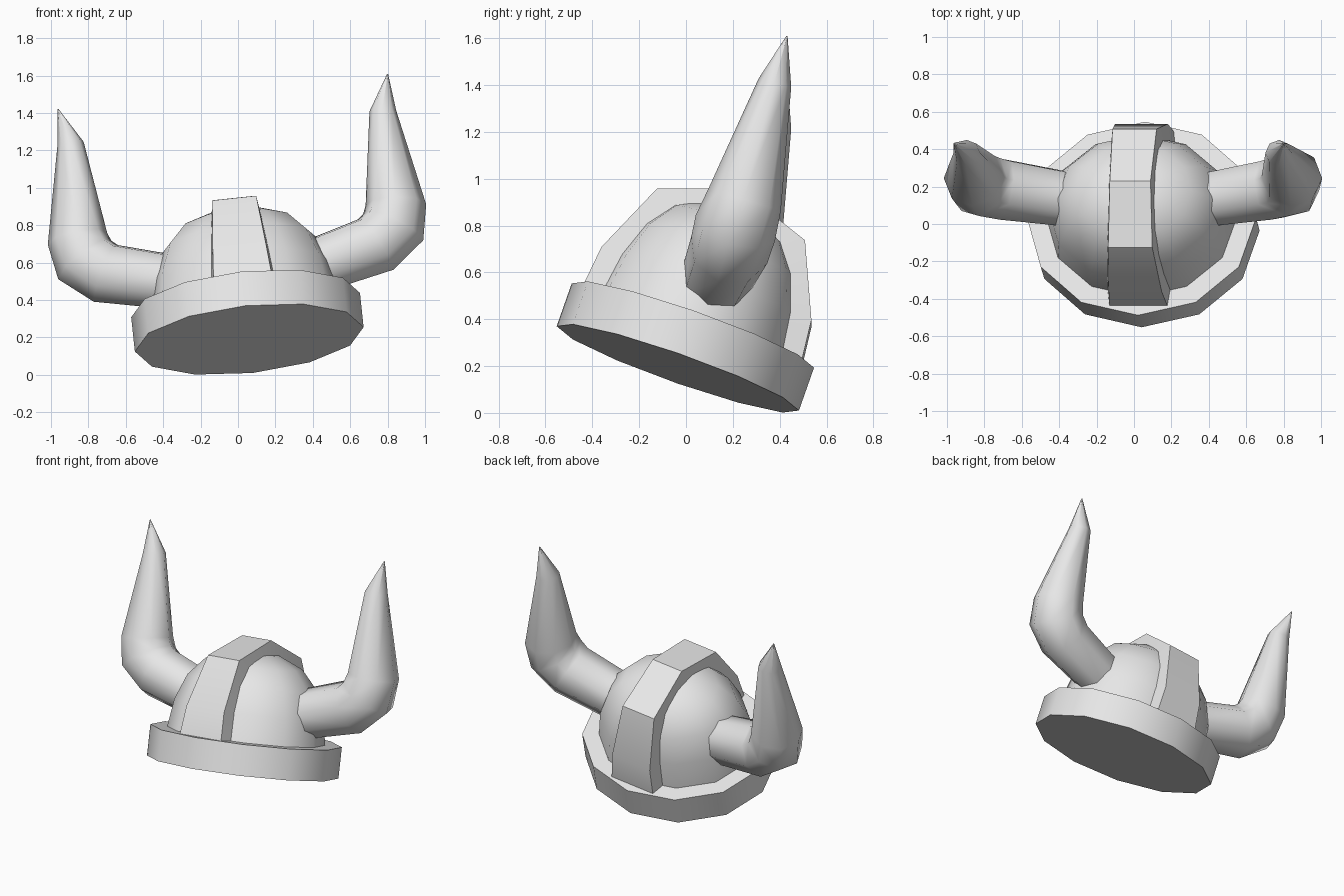
import bpy, bmesh, math
from mathutils import Vector, Matrix

if "Cube" in bpy.data.objects:
    bpy.data.objects.remove(bpy.data.objects["Cube"])

steel = bpy.data.materials.new("pale grey")
steel.diffuse_color = (0.8, 0.8, 0.8, 1)
steel.use_nodes = True
steel.node_tree.nodes["Principled BSDF"].inputs["Base Color"].default_value = steel.diffuse_color

# Tilted frame of the whole helmet
Z = Vector((-0.1, 0.33, 0.938)).normalized()
X = Vector((0.994, 0, 0.106))
X = (X - Z * X.dot(Z)).normalized()
Y = Z.cross(X)
TILT = Matrix((X, Y, Z)).transposed().to_4x4()
TILT.translation = (0.06, -0.035, 0.19)


def finish(name, bm, angle):
    bmesh.ops.recalc_face_normals(bm, faces=bm.faces)
    bm.transform(TILT)
    bmesh.ops.recalc_face_normals(bm, faces=bm.faces)
    me = bpy.data.meshes.new(name)
    bm.to_mesh(me)
    bm.free()
    me.materials.append(steel)
    ob = bpy.data.objects.new(name, me)
    bpy.context.collection.objects.link(ob)
    bpy.ops.object.select_all(action='DESELECT')
    ob.select_set(True)
    bpy.context.view_layer.objects.active = ob
    bpy.ops.object.shade_smooth_by_angle(angle=math.radians(angle))
    return ob


def loft(bm, rings):
    """Skin closed rings of equal size and cap both ends."""
    loops = [[bm.verts.new(p) for p in ring] for ring in rings]
    n = len(loops[0])
    for a, b in zip(loops, loops[1:]):
        for i in range(n):
            j = (i + 1) % n
            bm.faces.new((a[i], a[j], b[j], b[i]))
    bm.faces.new(loops[0])
    bm.faces.new(loops[-1])
    return loops


def oval(rx, ry, z, n=12):
    return [(rx * math.cos(math.tau * i / n), ry * math.sin(math.tau * i / n), z)
            for i in range(n)]


# Brim band
bm = bmesh.new()
loft(bm, [oval(0.615, 0.548, 0), oval(0.615, 0.548, 0.195)])
finish("brim_band", bm, 40)

# Dome
bm = bmesh.new()
loft(bm, [oval(0.515, 0.45, 0.16), oval(0.485, 0.415, 0.37), oval(0.42, 0.355, 0.53),
          oval(0.315, 0.265, 0.645), oval(0.16, 0.135, 0.71), oval(0.01, 0.01, 0.725)])
finish("dome", bm, 40)

# Crest strap running front to back over the dome
half = [(0.495, 0.18), (0.475, 0.37), (0.335, 0.687)]
path = half + [(0, 0.805)] + [(-y, z) for y, z in reversed(half)]
rings = []
for y, z in path:
    w = 0.155 - 0.075 * (z - 0.2)
    iy, iz = y * 0.78, 0.18 + (z - 0.18) * 0.83
    rings.append([(-w, y, z), (w, y, z), (w + 0.015, iy, iz), (-w - 0.015, iy, iz)])
bm = bmesh.new()
loft(bm, rings)
finish("crest_strap", bm, 30)

# Curved horns, mirrored: centre point and radius of each ring
spine = [((0.33, 0.04, 0.37), 0.152), ((0.725, 0.065, 0.48), 0.172),
         ((0.829, 0.062, 0.567), 0.178), ((0.856, 0.06, 0.69), 0.162),
         ((0.84, 0.016, 1.21), 0.072), ((0.886, 0, 1.411), 0.003)]
pts = [Vector(p) for p, r in spine]
for side, label in ((1, "right_horn"), (-1, "left_horn")):
    rings = []
    for k, (p, r) in enumerate(spine):
        t = Vector()
        if k:
            t += (pts[k] - pts[k - 1]).normalized()
        if k < len(pts) - 1:
            t += (pts[k + 1] - pts[k]).normalized()
        t.normalize()
        b = t.cross(Vector((0, 1, 0))).normalized()
        a = b.cross(t)
        ring = []
        for i in range(8):
            q = math.tau * i / 8
            v = pts[k] + (a * math.cos(q) + b * math.sin(q)) * r
            ring.append((v.x * side, v.y, v.z))
        rings.append(ring)
    bm = bmesh.new()
    loft(bm, rings)
    finish(label, bm, 50)
